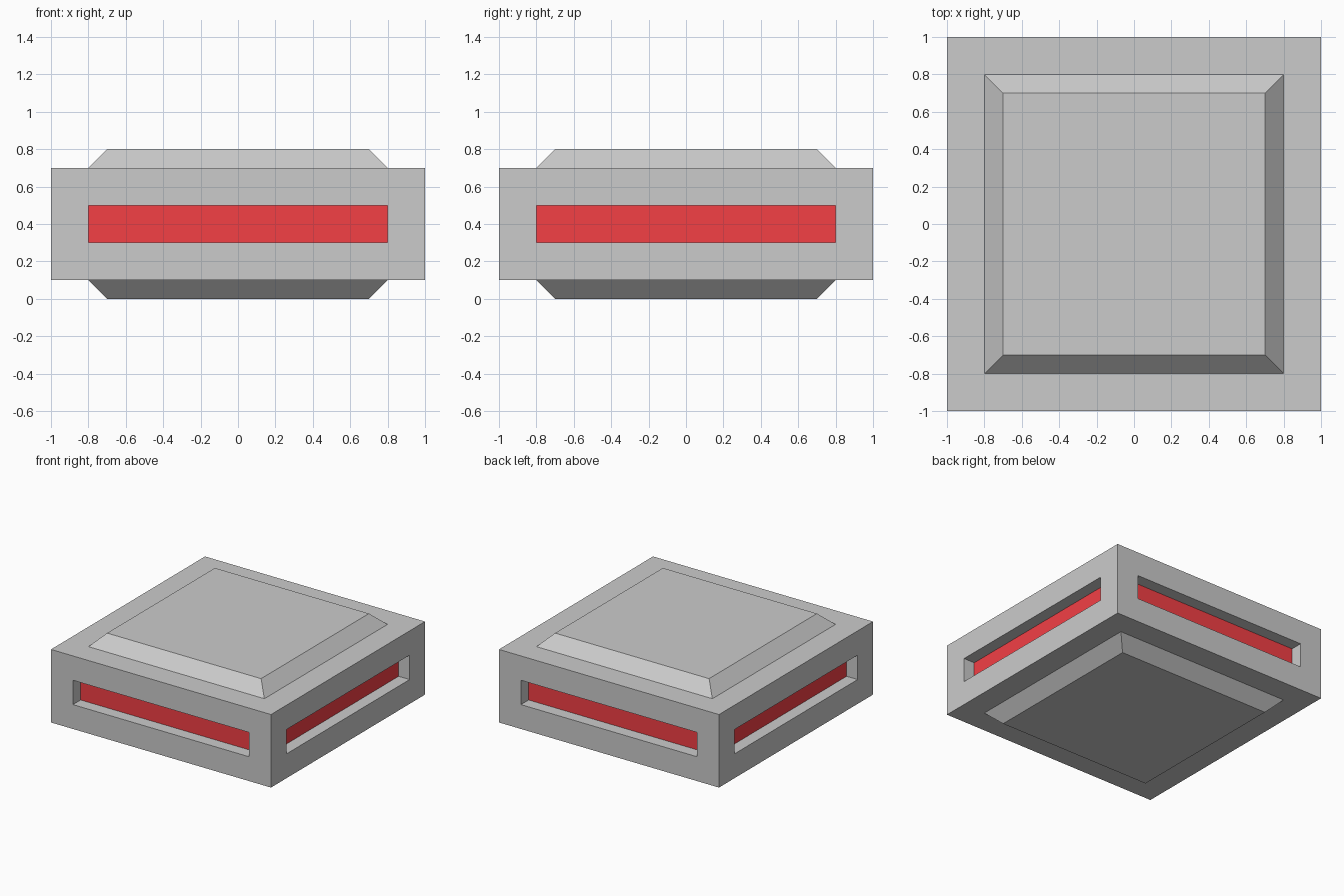
import bpy, bmesh
from math import pi
from mathutils import Matrix

if "Cube" in bpy.data.objects:
    bpy.data.objects.remove(bpy.data.objects["Cube"])


def add_object(name, bm, material=None):
    mesh = bpy.data.meshes.new(name)
    bm.to_mesh(mesh)
    bm.free()
    obj = bpy.data.objects.new(name, mesh)
    bpy.context.collection.objects.link(obj)
    if material:
        mesh.materials.append(material)
    return obj


def inset(bm, faces, thickness, depth=0.0):
    bmesh.ops.inset_individual(bm, faces=faces, thickness=thickness,
                               depth=depth, use_even_offset=True)


red = bpy.data.materials.new("red")
red.diffuse_color = (0.9, 0.05, 0.06, 1)
red.use_nodes = True
red.node_tree.nodes["Principled BSDF"].inputs["Base Color"].default_value = red.diffuse_color

# Body block
bm = bmesh.new()
bmesh.ops.create_cube(bm, size=1, matrix=Matrix.Translation((0, 0, 0.4))
                      @ Matrix.Diagonal((2, 2, 0.6, 1)))
bm.normal_update()
caps = [f for f in bm.faces if abs(f.normal.z) > 0.5]
sides = [f for f in bm.faces if abs(f.normal.z) < 0.5]

# Raised, chamfered plates on top and bottom
inset(bm, caps, 0.2)
inset(bm, caps, 0.1, 0.1)

# Slots sunk into the four sides, left open for the strips
inset(bm, sides, 0.2)
inset(bm, sides, 0.0, -0.1)
bmesh.ops.delete(bm, geom=sides, context='FACES')
add_object("body", bm)

# Red strips at the back of the slots
for i, side in enumerate(("front", "right", "back", "left")):
    bm = bmesh.new()
    bmesh.ops.create_grid(bm, x_segments=1, y_segments=1, size=0.5,
                          matrix=Matrix.Rotation(i * pi / 2, 4, 'Z')
                          @ Matrix.Translation((0, -0.9, 0.4))
                          @ Matrix.Rotation(pi / 2, 4, 'X')
                          @ Matrix.Diagonal((1.6, 0.2, 1, 1)))
    add_object(side + "_strip", bm, red)
